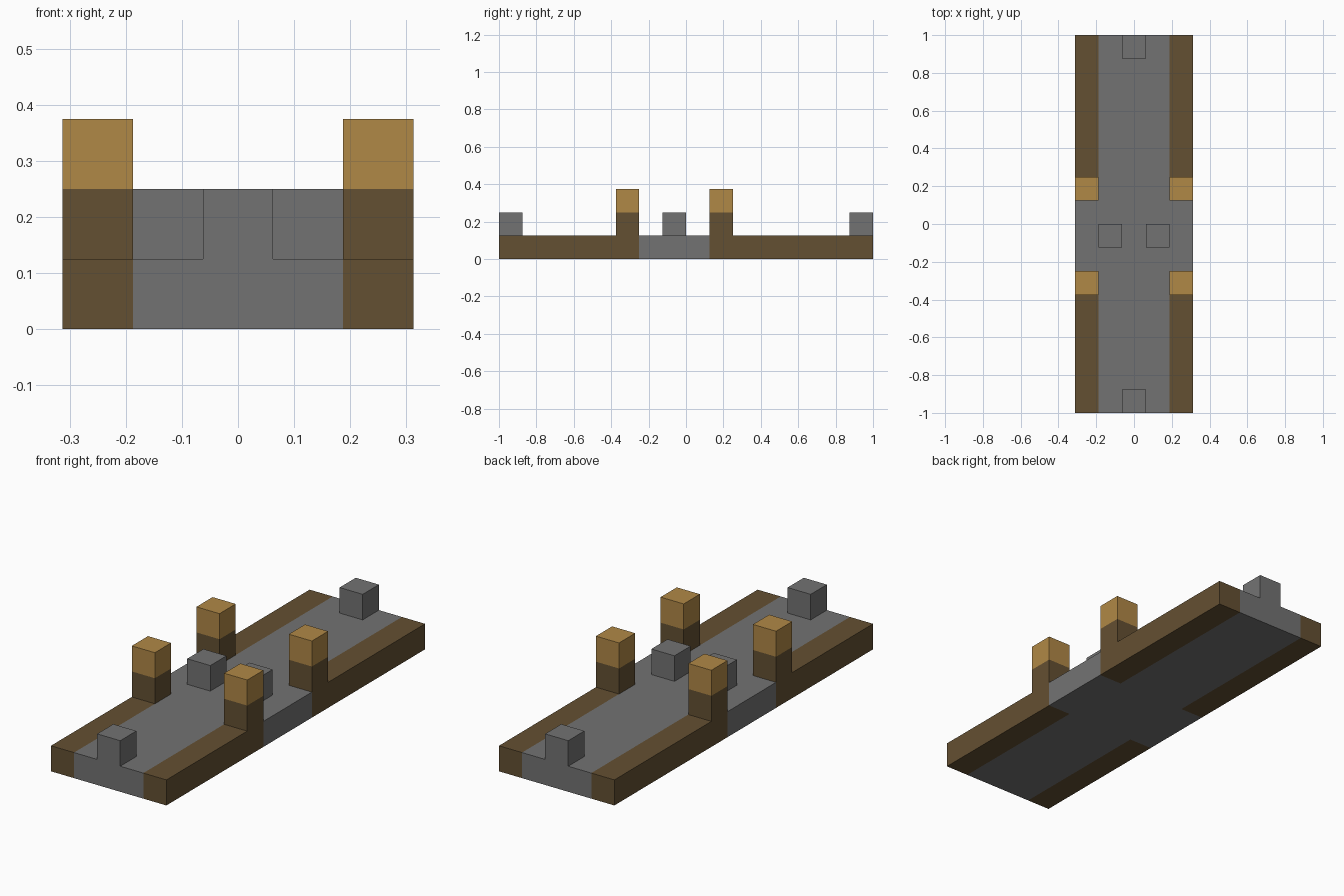
import bpy
import bmesh
from mathutils import Vector

cube = bpy.data.objects.get("Cube")
if cube:
    bpy.data.objects.remove(cube, do_unlink=True)

U = 0.125  # one building unit


def material(name, rgb):
    m = bpy.data.materials.new(name)
    m.use_nodes = True
    m.diffuse_color = (*rgb, 1)
    m.node_tree.nodes["Principled BSDF"].inputs["Base Color"].default_value = (*rgb, 1)
    return m


grey = material("stone_grey", (0.171, 0.171, 0.171))
brown = material("dark_wood", (0.127, 0.08, 0.032))
tan = material("light_wood", (0.434, 0.246, 0.061))


def prism(name, outline, direction, mat):
    """Extrude a closed outline (in units) along a direction (in units)."""
    bm = bmesh.new()
    face = bm.faces.new([bm.verts.new(Vector(p) * U) for p in outline])
    ext = bmesh.ops.extrude_face_region(bm, geom=[face], use_keep_orig=True)
    verts = [v for v in ext["geom"] if isinstance(v, bmesh.types.BMVert)]
    bmesh.ops.translate(bm, verts=verts, vec=Vector(direction) * U)
    bmesh.ops.recalc_face_normals(bm, faces=bm.faces)
    mesh = bpy.data.meshes.new(name)
    bm.to_mesh(mesh)
    bm.free()
    mesh.materials.append(mat)
    obj = bpy.data.objects.new(name, mesh)
    bpy.context.collection.objects.link(obj)
    return obj


def block(name, x, y, z, mat):
    """Unit cube from its lower corner."""
    return prism(name, [(x, y, z), (x + 1, y, z), (x + 1, y + 1, z), (x, y + 1, z)],
                 (0, 0, 1), mat)


# Deck: long centre strip with a wider crossing between the rails
right_edge = [(1.5, -8), (1.5, -2), (2.5, -2), (2.5, 1), (1.5, 1), (1.5, 8)]
left_edge = [(-x, y) for x, y in reversed(right_edge)]
prism("deck", [(x, y, 0) for x, y in right_edge + left_edge], (0, 0, 1), grey)

# Side rails, each rising into a post with a light cap
for side, x in (("right", -2.5), ("left", 1.5)):
    for place, outer, inner, step in (("front", -8, -2, -1), ("back", 8, 1, 1)):
        post = inner + step
        profile = [(outer, 0), (inner, 0), (inner, 2), (post, 2), (post, 1), (outer, 1)]
        prism(f"{place}_{side}_rail", [(x, y, z) for y, z in profile], (1, 0, 0), brown)
        block(f"{place}_{side}_post_cap", x, min(inner, post), 2, tan)

# Small blocks standing on the deck
block("front_end_block", -0.5, -8, 1, grey)
block("back_end_block", -0.5, 7, 1, grey)
block("right_centre_block", -1.5, -1, 1, grey)
block("left_centre_block", 0.5, -1, 1, grey)
